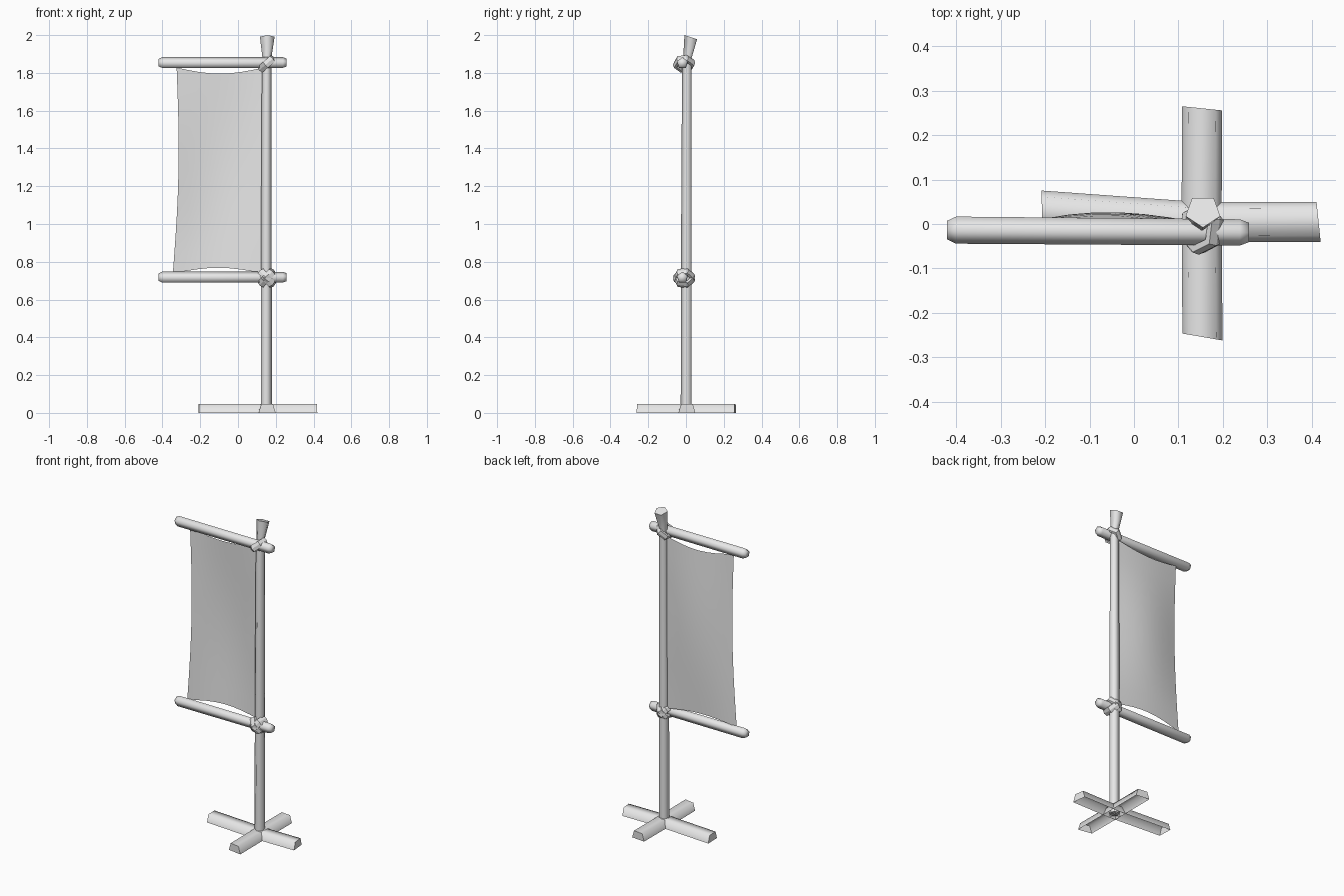
import bpy, bmesh, math
from mathutils import Vector

if "Cube" in bpy.data.objects:
    bpy.data.objects.remove(bpy.data.objects["Cube"], do_unlink=True)

grey = bpy.data.materials.new("plain grey")
grey.use_nodes = True
grey.diffuse_color = (0.8, 0.8, 0.8, 1)
grey.node_tree.nodes["Principled BSDF"].inputs["Base Color"].default_value = (0.8, 0.8, 0.8, 1)


def loft(name, rings, closed=True, caps=True, loop=False, smooth=80):
    """Skin a list of rings of points into one object."""
    bm = bmesh.new()
    rows = [[bm.verts.new(p) for p in ring] for ring in rings]
    pairs = list(zip(rows, rows[1:])) + ([(rows[-1], rows[0])] if loop else [])
    n = len(rows[0])
    for a, b in pairs:
        for i in range(n if closed else n - 1):
            j = (i + 1) % n
            bm.faces.new((a[i], a[j], b[j], b[i]))
    if caps:
        bm.faces.new(rows[0][::-1])
        bm.faces.new(rows[-1])
    bmesh.ops.recalc_face_normals(bm, faces=bm.faces)
    mesh = bpy.data.meshes.new(name)
    bm.to_mesh(mesh)
    bm.free()
    mesh.materials.append(grey)
    obj = bpy.data.objects.new(name, mesh)
    bpy.context.collection.objects.link(obj)
    if smooth:
        bpy.ops.object.select_all(action='DESELECT')
        obj.select_set(True)
        bpy.context.view_layer.objects.active = obj
        bpy.ops.object.shade_smooth_by_angle(angle=math.radians(smooth))
    return obj


def pentagon(centre, u, v):
    c, u, v = Vector(centre), Vector(u), Vector(v)
    angles = [math.radians(-90 + 72 * i) for i in range(5)]
    return [c + u * math.cos(a) + v * math.sin(a) for a in angles]


# Upright pole with a flared, leaning, slanted tip
def level(x, y, z, r):
    return pentagon((x, y, z), (r, 0, 0), (0, r, 0))


loft("pole", [level(0.15, 0.003, 0.005, 0.031), level(0.15, 0.004, 0.9, 0.03),
              level(0.152, 0.006, 1.8, 0.027), level(0.153, 0.01, 1.88, 0.025),
              pentagon((0.155, 0.029, 1.988), (0.041, 0, 0), (0, 0.037, -0.012))])


# Cross bars with worn ends
def bar(name, z):
    stations = [(-0.42, 0.022), (-0.4, 0.032), (0.238, 0.031), (0.258, 0.023)]
    loft(name, [pentagon((x, -0.017 - 0.008 * x, z), (0, r, 0), (0, 0, -r))
                for x, r in stations])


bar("upper_bar", 1.852)
bar("lower_bar", 0.716)


# Feet: half-buried logs, open underneath, with skewed ends
def foot(name, end, skew):
    hub, end = Vector((0.152, 0.004, 0)), Vector(end)
    along = (end - hub).normalized()
    side = Vector((-along.y, along.x, 0))
    section = [(-0.045, 0.0), (-0.031, 0.046), (0.031, 0.046), (0.045, 0.0)]
    rings = [[c + side * w + along * (w * s) + Vector((0, 0, h)) for w, h in section]
             for c, s in ((hub, 0), (end, skew))]
    loft(name, rings, closed=False)


foot("left_foot", (0.415, 0.005, 0), -0.1)
foot("right_foot", (-0.207, 0.03, 0), -0.1)
foot("front_foot", (0.154, -0.254, 0), 0.18)
foot("back_foot", (0.153, 0.26, 0), 0.1)


# Lashings: flat faceted bands wrapped diagonally around pole and bar
def lashing(name, z, slope, size):
    d = Vector((1, 0, slope)).normalized()
    e = Vector((-d.z, 0, d.x))
    centre = Vector((0.152, -0.01, z))
    section = [(1, 0), (0.9, 0.02), (0.65, 0.02), (0.65, -0.02), (0.9, -0.02)]
    rings = []
    for i in range(6):
        a = math.radians(60 * i + 20)
        out = d * (0.057 * size * math.cos(a)) + Vector((0, 0.06 * math.sin(a), 0))
        rings.append([centre + out * s + e * (w * size) for s, w in section])
    loft(name, rings, caps=False, loop=True, smooth=0)


lashing("upper_lashing", 1.848, 0.85, 1.0)
lashing("lower_lashing_rising", 0.716, 1.1, 1.05)
lashing("lower_lashing_falling", 0.712, -1.1, 1.05)

# Cloth: thin sheet tied at its corners, slack at its edges, bellied to the back
rows, cols = 10, 8
cloth = []
for i in range(rows + 1):
    t = i / rows
    free_edge = -0.345 + 0.02 * t + 0.02 * math.sin(math.pi * t)
    row = []
    for j in range(cols + 1):
        s = j / cols
        belly = math.sin(math.pi * s)
        x = free_edge + (0.135 - free_edge) * s
        low, high = 0.738 + 0.03 * belly, 1.828 - 0.032 * belly
        y = -0.014 + 0.02 * s + 0.03 * belly * (0.35 + 0.65 * math.sin(math.pi * t))
        row.append((x, y, low + (high - low) * t))
    cloth.append(row)
loft("cloth", cloth, closed=False, caps=False, smooth=60)
